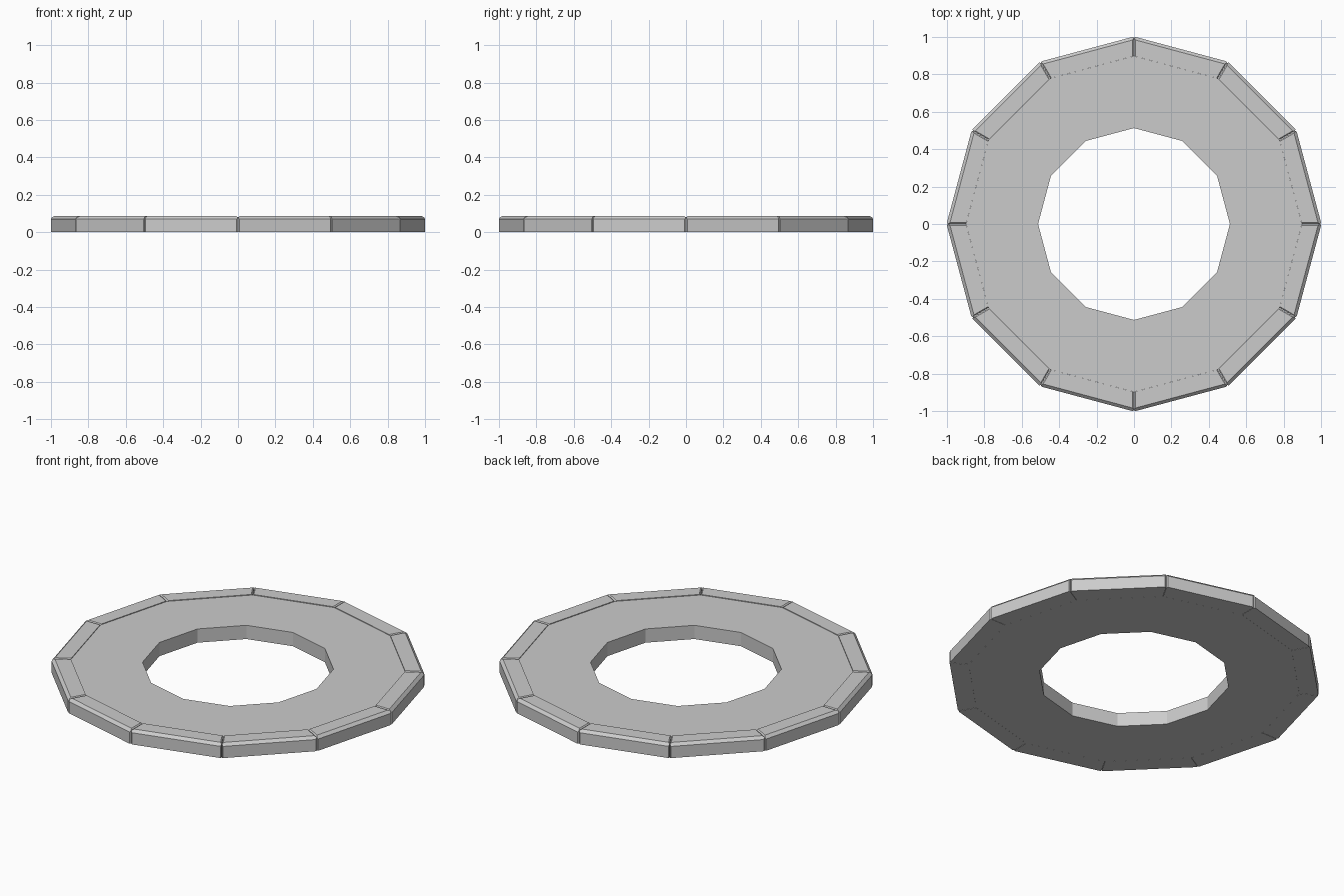
import bpy, bmesh
from math import sin, cos, pi

if "Cube" in bpy.data.objects:
    bpy.data.objects.remove(bpy.data.objects["Cube"])

SIDES = 12
HEIGHT = 0.085


def finish(name, bm):
    bmesh.ops.recalc_face_normals(bm, faces=bm.faces)
    mesh = bpy.data.meshes.new(name)
    bm.to_mesh(mesh)
    bm.free()
    obj = bpy.data.objects.new(name, mesh)
    bpy.context.collection.objects.link(obj)
    return obj


# Paved slab: twelve-sided ring with an open centre
def paved_slab(r_in, r_out, top):
    bm = bmesh.new()
    loops = []
    for i in range(SIDES):
        a = 2 * pi * i / SIDES
        loops.append([bm.verts.new((r * cos(a), r * sin(a), z))
                      for r, z in ((r_in, 0), (r_out, 0), (r_out, top), (r_in, top))])
    for i in range(SIDES):
        a, b = loops[i], loops[(i + 1) % SIDES]
        for k in range(4):
            n = (k + 1) % 4
            bm.faces.new((a[k], a[n], b[n], b[k]))
    finish("paved_slab", bm)


# Edging stone: mitred block with chamfered outer and end edges
def edging_stone(index, r_in, r_out, gap):
    bm = bmesh.new()
    weights = bm.edges.layers.float.new("bevel_weight_edge")
    mid = 2 * pi * (index + 0.5) / SIDES
    ends = []
    for s in (-1, 1):
        a = mid + s * pi / SIDES
        t = a - s * pi / 2  # direction towards the middle of the stone
        ends.append([bm.verts.new((r * cos(a) + gap * cos(t), r * sin(a) + gap * sin(t), z))
                     for r, z in ((r_in, 0), (r_out, 0), (r_out, HEIGHT), (r_in, HEIGHT))])
    a, b = ends
    bm.faces.new(a)
    bm.faces.new(b[::-1])
    for k in range(4):
        n = (k + 1) % 4
        bm.faces.new((a[k], a[n], b[n], b[k]))
    # Full chamfer on the outer top edge, small ones along the joints
    bm.edges.get((a[2], b[2]))[weights] = 1.0
    for end in ends:
        bm.edges.get((end[1], end[2]))[weights] = 0.4
        bm.edges.get((end[2], end[3]))[weights] = 0.4
    obj = finish(f"edging_stone_{index + 1}", bm)
    bev = obj.modifiers.new("chamfer", "BEVEL")
    bev.limit_method = "WEIGHT"
    bev.width = 0.016
    bev.segments = 1


paved_slab(0.513, 0.898, 0.081)
for i in range(SIDES):
    edging_stone(i, 0.898, 1.002, 0.001)
